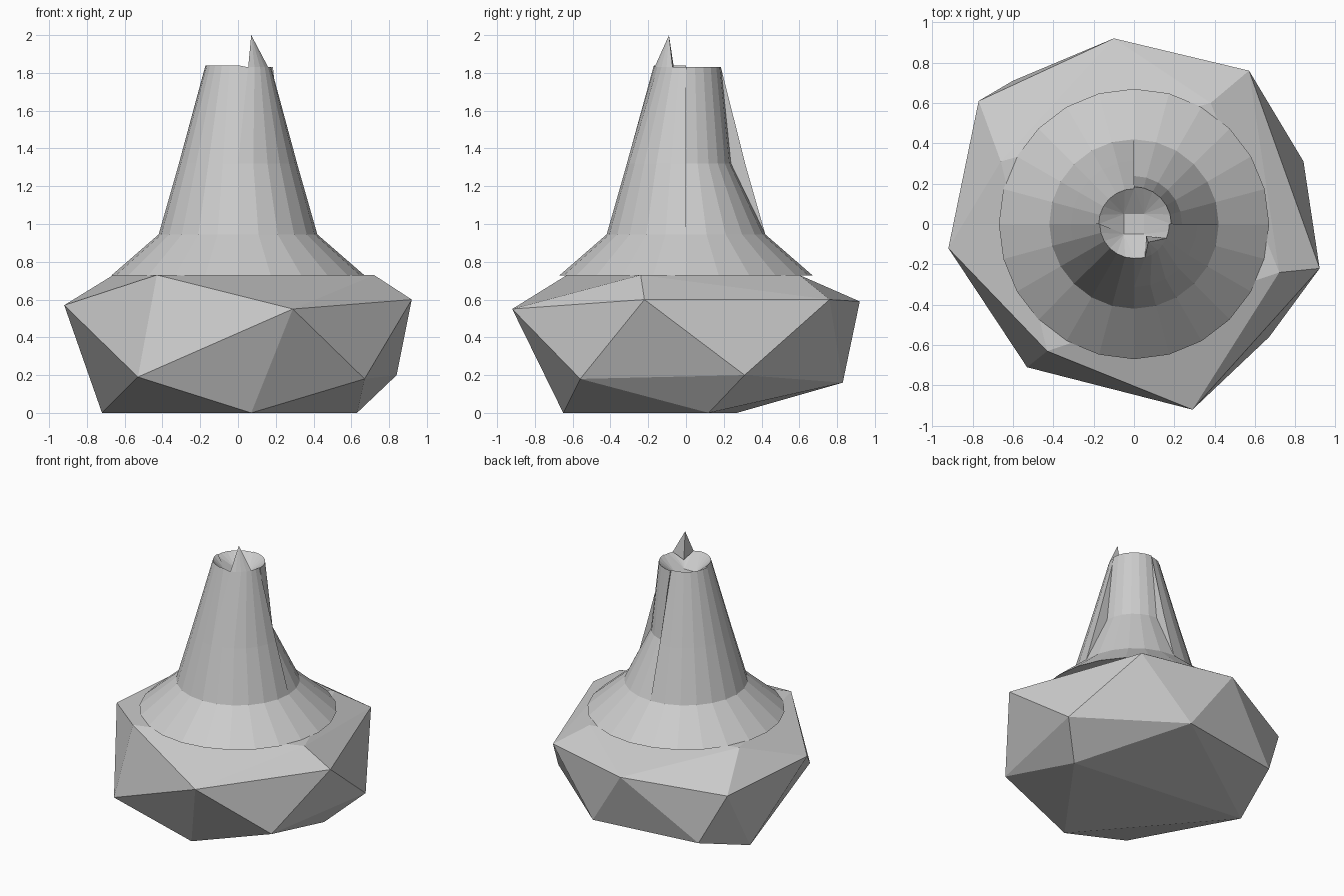
import bpy, bmesh
from math import sin, cos, radians

if "Cube" in bpy.data.objects:
    bpy.data.objects.remove(bpy.data.objects["Cube"])


def finish(bm, name):
    bmesh.ops.remove_doubles(bm, verts=bm.verts, dist=0.0005)
    bmesh.ops.recalc_face_normals(bm, faces=bm.faces)
    mesh = bpy.data.meshes.new(name)
    bm.to_mesh(mesh)
    bm.free()
    ob = bpy.data.objects.new(name, mesh)
    bpy.context.collection.objects.link(ob)
    return ob


def polar(r, deg, z):
    return (r * cos(radians(deg)), r * sin(radians(deg)), z)


# Faceted boulder base: convex hull of its corners
corners = [
    (0.07, -0.65, 0), (0.63, 0.12, 0), (-0.72, 0.27, 0),
    (-0.53, -0.71, 0.19), (0.67, -0.56, 0.18), (0.84, 0.31, 0.20),
    (0.19, 0.83, 0.16), (-0.60, 0.71, 0.15),
    (-0.92, -0.12, 0.57), (0.29, -0.92, 0.55), (0.92, -0.22, 0.60),
    (0.57, 0.76, 0.60), (-0.10, 0.92, 0.59), (-0.77, 0.61, 0.51),
    (-0.43, -0.63, 0.73), (0.72, -0.24, 0.73), (-0.66, 0.31, 0.73), (0.38, 0.60, 0.73),
]
bm = bmesh.new()
for c in corners:
    bm.verts.new(c)
hull = bmesh.ops.convex_hull(bm, input=bm.verts)
bmesh.ops.dissolve_limit(bm, angle_limit=radians(1), verts=bm.verts, edges=bm.edges)
finish(bm, "boulder_base")

# Flared tower: four quadrants with slightly different profiles
STEPS = 6
waist = [0.238, 0.313, 0.313, 0.313]     # radius at z = 1.32
mouth = [0.185, 0.175, 0.170, 0.175]     # radius at z = 1.83
bm = bmesh.new()
columns = []
for q in range(4):
    for i in range(STEPS + 1):
        a = 90 * q + 90 * i / STEPS
        # the last quadrant pulls away from its neighbour near the top, leaving a slit
        top_a = 288 + 72 * i / STEPS if q == 3 else a
        z_top = 1.84 if q == 2 else 1.83
        pts = [polar(0.67, a, 0.728), polar(0.42, a, 0.945), polar(waist[q], a, 1.32),
               polar(mouth[q], top_a, z_top), polar(0.07, 90 * q + 45, 1.74)]
        columns.append([bm.verts.new(p) for p in pts])
for k, col in enumerate(columns):
    nxt = columns[(k + 1) % len(columns)]
    for j in range(len(col) - 1):
        bm.faces.new((col[j], nxt[j], nxt[j + 1], col[j + 1]))
bm.faces.new([c[0] for c in reversed(columns)])
bm.faces.new([c[-1] for c in columns])
bmesh.ops.dissolve_degenerate(bm, dist=0.0005, edges=bm.edges)
finish(bm, "tower")

# Pointed shard rising from the front right of the rim
bm = bmesh.new()
tip = bm.verts.new((0.07, -0.09, 2.0))
arc = [bm.verts.new(polar(0.175, 288 + 12 * i, 1.83)) for i in range(5)]
inner = bm.verts.new((0.06, -0.06, 1.80))
ring = arc + [inner]
for v, w in zip(ring, ring[1:] + ring[:1]):
    bm.faces.new((v, w, tip))
bm.faces.new(list(reversed(ring)))
finish(bm, "rim_shard")
